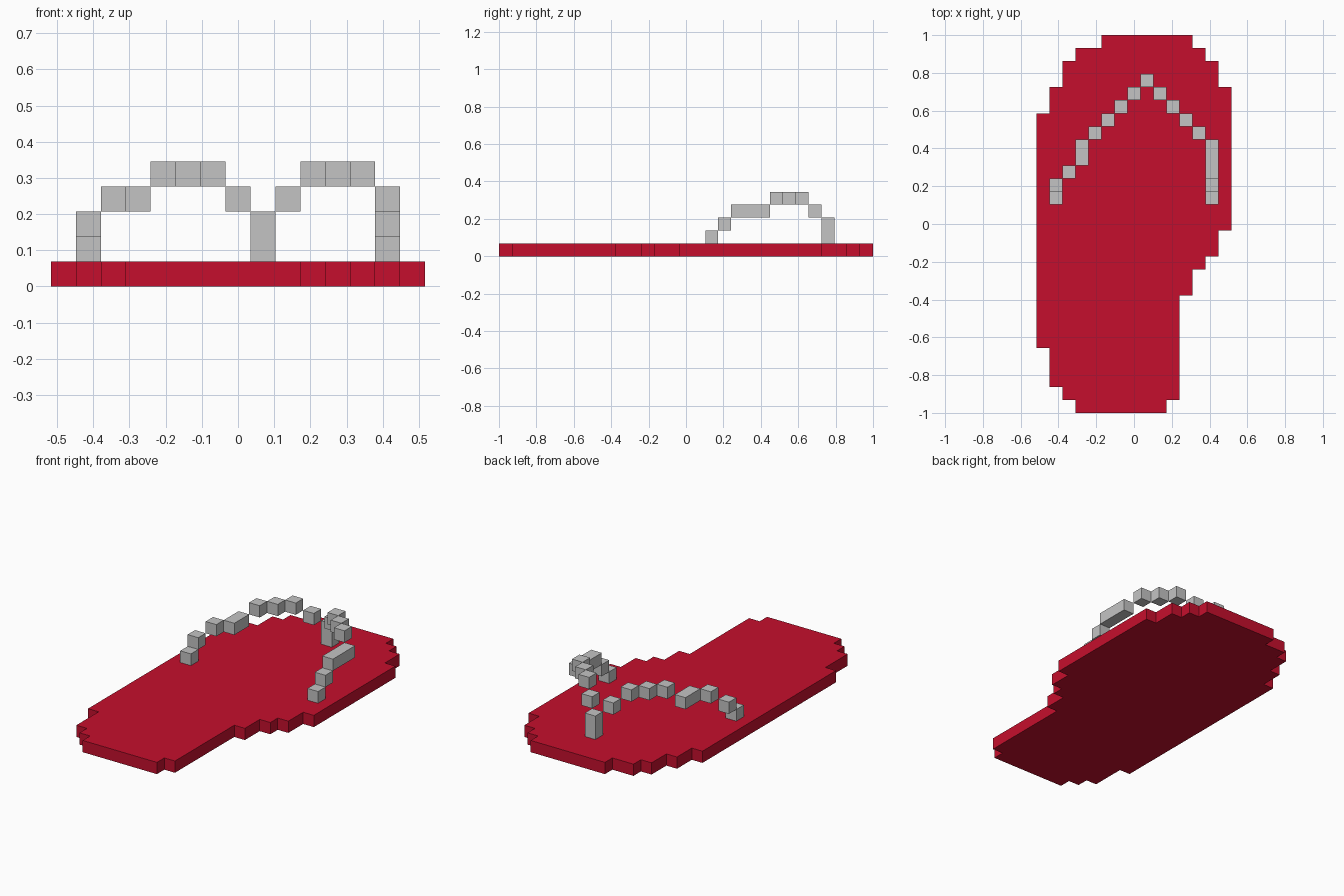
import bpy, bmesh

if "Cube" in bpy.data.objects:
    bpy.data.objects.remove(bpy.data.objects["Cube"])

U = 2 / 29             # side of one block
CX, CY = 7.5, 14.5     # middle of the block grid


def make_material(name, rgb):
    mat = bpy.data.materials.new(name)
    mat.use_nodes = True
    mat.diffuse_color = (*rgb, 1)
    bsdf = next(n for n in mat.node_tree.nodes if n.type == 'BSDF_PRINCIPLED')
    bsdf.inputs["Base Color"].default_value = (*rgb, 1)
    return mat


def add_object(name, bm, mat):
    bmesh.ops.recalc_face_normals(bm, faces=bm.faces)
    mesh = bpy.data.meshes.new(name)
    bm.to_mesh(mesh)
    bm.free()
    mesh.materials.append(mat)
    obj = bpy.data.objects.new(name, mesh)
    bpy.context.collection.objects.link(obj)
    return obj


def staircase(steps, y):
    """Corner points of an edge climbing from y through (x, top y) steps."""
    points = []
    for x, top in steps:
        points += [(x, y), (x, top)]
        y = top
    return points


def add_blocks(name, blocks, mat):
    """Boxes given as corner (x, y, z) and size (sx, sy, sz) in blocks."""
    bm = bmesh.new()
    for (x, y, z), size in blocks:
        verts = bmesh.ops.create_cube(bm, size=1)["verts"]
        bmesh.ops.scale(bm, vec=[s * U for s in size], verts=verts)
        centre = (x - CX + size[0] / 2, y - CY + size[1] / 2, z + size[2] / 2)
        bmesh.ops.translate(bm, vec=[c * U for c in centre], verts=verts)
    return add_object(name, bm, mat)


red = make_material("sole red", (0.56, 0.0048, 0.026))
grey = make_material("strap grey", (0.55, 0.55, 0.55))

# Sole: stepped outline, one block thick
outer = [(10, 1), (11, 9), (12, 11), (13, 12), (14, 14), (15, 25),
         (14, 27), (13, 28), (12, 29)]
inner = [(3, 1), (2, 2), (1, 5), (0, 23), (1, 25), (2, 27), (3, 28), (5, 29)]
outline = staircase(outer, 0) + staircase(inner, 0)[::-1]
bm = bmesh.new()
base = bm.faces.new([bm.verts.new(((x - CX) * U, (y - CY) * U, 0)) for x, y in outline])
top = bmesh.ops.extrude_face_region(bm, geom=[base])["geom"]
bmesh.ops.translate(bm, vec=(0, 0, U),
                    verts=[v for v in top if isinstance(v, bmesh.types.BMVert)])
add_object("sole", bm, red)

# Toe post between the two straps
add_blocks("toe_post", [((8, 25, 1), (1, 1, 2))], grey)

# Straps: an arch of blocks from the toe post down to each side of the sole
ONE = (1, 1, 1)
arch_heights = [3, 4, 4, 4]
for name, side in (("right_strap", -1), ("left_strap", 1)):
    blocks = [((8 + side * (k + 1), 24 - k, z), ONE) for k, z in enumerate(arch_heights)]
    if side < 0:
        blocks += [((3, 19, 3), (1, 2, 1)), ((2, 18, 3), ONE)]
        foot = 1
    else:
        blocks.append(((13, 18, 3), (1, 3, 1)))
        foot = 13
    blocks += [((foot, 17, 2), ONE), ((foot, 16, 1), ONE)]
    add_blocks(name, blocks, grey)
